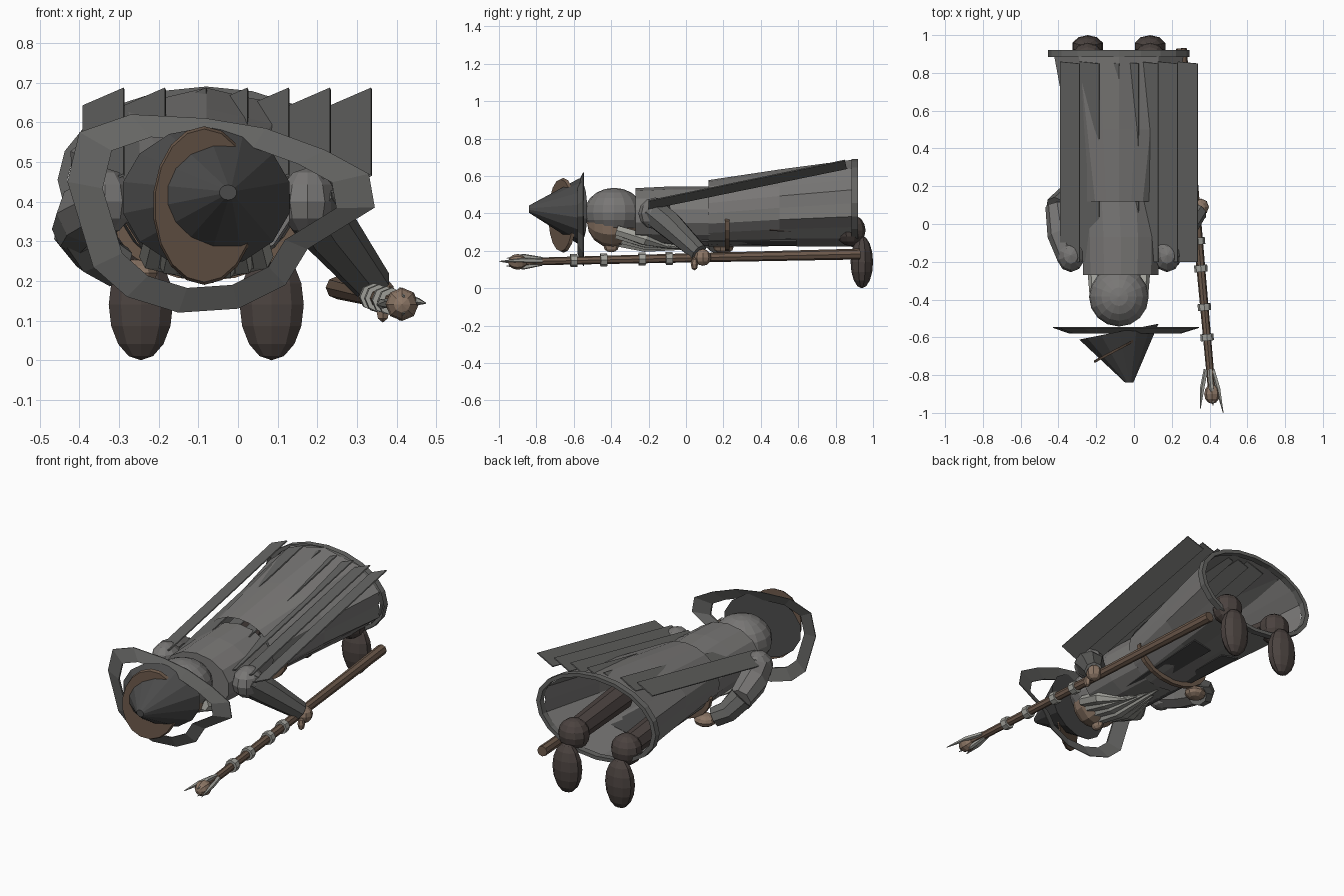
import bpy, bmesh
from math import sin, cos, pi, tau
from mathutils import Vector, Matrix

if "Cube" in bpy.data.objects:
    bpy.data.objects.remove(bpy.data.objects["Cube"])

CX = -0.08  # body centre line


def mat(name, r, g, b):
    m = bpy.data.materials.new(name)
    m.diffuse_color = (r, g, b, 1)
    m.use_nodes = True
    m.node_tree.nodes["Principled BSDF"].inputs["Base Color"].default_value = m.diffuse_color
    return m


DARK = mat("dark_cloth", .07, .07, .07)
CLOTH = mat("grey_cloth", .13, .13, .125)
ROBE = mat("robe_cloth", .19, .185, .18)
PALE = mat("pale_hair", .36, .36, .33)
SKIN = mat("skin", .26, .18, .13)
WOOD = mat("wood", .15, .10, .07)
BOOT = mat("boot_leather", .07, .055, .05)


def finish(name, bm, m):
    bmesh.ops.recalc_face_normals(bm, faces=bm.faces)
    me = bpy.data.meshes.new(name)
    bm.to_mesh(me)
    bm.free()
    me.materials.append(m)
    ob = bpy.data.objects.new(name, me)
    bpy.context.collection.objects.link(ob)
    return ob


def skin_rings(name, rings, m, caps=(True, True)):
    bm = bmesh.new()
    vs = [[bm.verts.new(p) for p in r] for r in rings]
    n = len(vs[0])
    for a, b in zip(vs, vs[1:]):
        for i in range(n):
            j = (i + 1) % n
            bm.faces.new((a[i], a[j], b[j], b[i]))
    for use, r in zip(caps, (vs[0], vs[-1])):
        if use:
            bm.faces.new(r)
    return finish(name, bm, m)


def ellipse_y(c, rx, rz, n, fold=0, tilt=0):
    """Ring facing along y; tilt shears y with x, fold pleats it."""
    out = []
    for i in range(n):
        a = tau * i / n + pi / 2
        k = 1 - fold * (i % 2)
        x = rx * k * cos(a)
        out.append((c[0] + x, c[1] + tilt * x, c[2] + rz * k * sin(a)))
    return out


def tube(name, pts, radii, m, n=8):
    pts = [Vector(p) for p in pts]
    rings = []
    for i, (p, r) in enumerate(zip(pts, radii)):
        d = (pts[min(i + 1, len(pts) - 1)] - pts[max(i - 1, 0)]).normalized()
        u = d.cross(Vector((0, 0, 1))).normalized()
        w = u.cross(d)
        rings.append([p + (u * cos(tau * k / n) + w * sin(tau * k / n)) * r for k in range(n)])
    return skin_rings(name, rings, m)


def ball(name, c, s, m, u=12, v=8, axis='Z'):
    bm = bmesh.new()
    bmesh.ops.create_uvsphere(bm, u_segments=u, v_segments=v, radius=1)
    if axis == 'Y':
        bm.transform(Matrix.Rotation(pi / 2, 4, 'X'))
    bm.transform(Matrix.Translation(c) @ Matrix.Diagonal((*s, 1)))
    return finish(name, bm, m)


# Robe: torso, flared pleated skirt and hem band
skin_rings("torso", [ellipse_y((CX + .01, -.27, .385), .205, .15, 14),
                     ellipse_y((CX + .01, -.07, .385), .21, .16, 14),
                     ellipse_y((CX, .13, .385), .21, .16, 14)], ROBE)
skin_rings("skirt", [ellipse_y((CX, .12, .40), .215, .178, 20),
                     ellipse_y((CX, .5, .43), .285, .205, 20, .05),
                     ellipse_y((CX, .89, .455), .36, .232, 20, .06)], ROBE, (False, False))
skin_rings("hem_band", [ellipse_y((CX, .885, .455), .375, .235, 20),
                        ellipse_y((CX, .92, .455), .375, .235, 20),
                        ellipse_y((CX, .92, .455), .35, .215, 20),
                        ellipse_y((CX, .885, .455), .35, .215, 20)], CLOTH, (False, False))

# Cloak: seven overlapping slanted strips
for i in range(7):
    x0 = -.39 + i * .104
    x1 = x0 + .104
    bm = bmesh.new()
    q = [bm.verts.new(p) for p in ((x0, -.2, .42), (x1, -.2, .465), (x1, .85, .682), (x0, .86, .637))]
    bm.faces.new(q)
    ob = finish("cloak_strip", bm, CLOTH)
    s = ob.modifiers.new("thickness", 'SOLIDIFY')
    s.thickness = .006

# Front robe panels on the underside
for s in (-1, 1):
    bm = bmesh.new()
    q = [bm.verts.new((CX + s * x, y, z)) for x, y, z in
         ((.03, -.1, .235), (.11, -.1, .25), (.15, .59, .25), (.04, .59, .228))]
    bm.faces.new(q)
    finish("front_panel", bm, DARK).modifiers.new("thickness", 'SOLIDIFY').thickness = .008

# Belt: crescent around the front
arc = [(CX + .235 * cos(pi * k / 10), .22, .36 - .16 * sin(pi * k / 10)) for k in range(11)]
bm = bmesh.new()
rows = []
for x, y, z in arc:
    rows.append([bm.verts.new((x, y - .012, z)), bm.verts.new((x, y + .012, z)),
                 bm.verts.new((CX + (x - CX) * .85, y + .012, z + .025)),
                 bm.verts.new((CX + (x - CX) * .85, y - .012, z + .025))])
for a, b in zip(rows, rows[1:]):
    for k in range(4):
        bm.faces.new((a[k], a[(k + 1) % 4], b[(k + 1) % 4], b[k]))
bm.faces.new(rows[0])
bm.faces.new(rows[-1])
finish("belt", bm, WOOD)

# Head, hair, nose and beard
ball("head", (CX, -.395, .355), (.135, .135, .138), SKIN, axis='Y')
ball("hair", (CX, -.385, .405), (.158, .158, .132), ROBE, 16, 10)
ball("nose", (CX, -.40, .222), (.025, .04, .03), SKIN, 8, 6)
for k in range(-3, 4):
    tube("beard_lock", [(CX + k * .042, -.37, .25 + abs(k) * .02),
                        (CX + k * .045, -.22, .225 + abs(k) * .012),
                        (CX + k * .022, .1 - abs(k) * .06, .215)],
         [.03, .035, .004], PALE, 6)

# Hat: cone, tilted band and wavy brim ring
skin_rings("hat_cone", [ellipse_y((CX, -.57, .41), .215, .178, 14, 0, .2),
                        ellipse_y((-.025, -.84, .423), .022, .019, 14)], DARK)
skin_rings("hat_band", [ellipse_y((CX - .005, -.655, .39), .13, .2, 18, 0, .53),
                        ellipse_y((CX - .005, -.67, .39), .125, .193, 18, 0, .53)], WOOD)
outline = [(-.40, .575), (-.27, .62), (-.08, .61), (.07, .585), (.22, .53), (.33, .47), (.345, .385),
           (.175, .28), (.12, .19), (0, .13), (-.15, .12), (-.28, .16), (-.365, .235), (-.43, .45)]
bx, bz = -.06, .38
skin_rings("hat_brim", [[(bx + (x - bx) * k, y, bz + (z - bz) * k) for x, z in outline]
                        for k, y in ((.76, -.58), (1, -.55), (1, -.545), (.76, -.57), (.76, -.58))],
           CLOTH, (False, False))

# Arm holding the staff
ball("right_shoulder", (.175, -.165, .40), (.075, .09, .085), ROBE, 10, 6)
tube("right_sleeve", [(.17, -.18, .41), (.22, -.09, .34), (.34, .07, .19)], [.075, .075, .05], CLOTH)
ball("right_hand", (.355, .09, .165), (.042, .045, .045), SKIN, 8, 6)
ball("right_thumb", (.365, .045, .13), (.02, .02, .035), SKIN, 6, 4)

# Bent arm with hand held in front
ball("left_shoulder", (-.335, -.165, .40), (.075, .09, .085), ROBE, 10, 6)
tube("left_upper_sleeve", [(-.33, -.18, .40), (-.38, -.05, .37), (-.405, .1, .33)], [.075, .08, .065], ROBE)
tube("left_forearm_sleeve", [(-.405, .085, .34), (-.36, .14, .27), (-.3, .17, .235)], [.068, .06, .055], CLOTH)
ball("left_hand", (-.26, .2, .22), (.06, .055, .035), SKIN, 10, 6)


# Staff with bindings, head knob and prongs
def on_staff(y):
    t = (y + .95) / 1.88
    return Vector((.418 - .168 * t, y, .14 + .043 * t))


tube("staff", [on_staff(-.88), on_staff(.93)], [.02, .029], WOOD, 8)
for y in (-.6, -.44, -.235, -.09):
    tube("staff_binding", [on_staff(y - .018), on_staff(y + .018)], [.035, .035], PALE, 8)
ball("staff_knob", on_staff(-.9), (.042, .052, .042), SKIN, 8, 6, 'Y')
for k, (dx, dz) in enumerate(((.05, .005), (-.07, 0), (0, .02), (0, -.02))):
    base = on_staff(-.77) + Vector((dx * .3, 0, dz * .6))
    mid = on_staff(-.87) + Vector((dx * .7, 0, dz * 1.5))
    tube("staff_prong", [base, mid, on_staff((-1, -.98, -.96, -.96)[k]) + Vector((dx, 0, dz))],
         [.012, .013, .002], PALE, 5)

# Boots: ankle ball and long foot, mirrored
for s in (-1, 1):
    x = CX + s * .165
    ball("boot_ankle", (x, .88, .31), (.085, .08, .085), BOOT, 10, 8)
    ball("boot_foot", (x, .94, .14), (.085, .06, .14), BOOT, 10, 8)
    tube("leg", [(x, .45, .36), (x, .88, .32)], [.07, .06], BOOT, 8)
